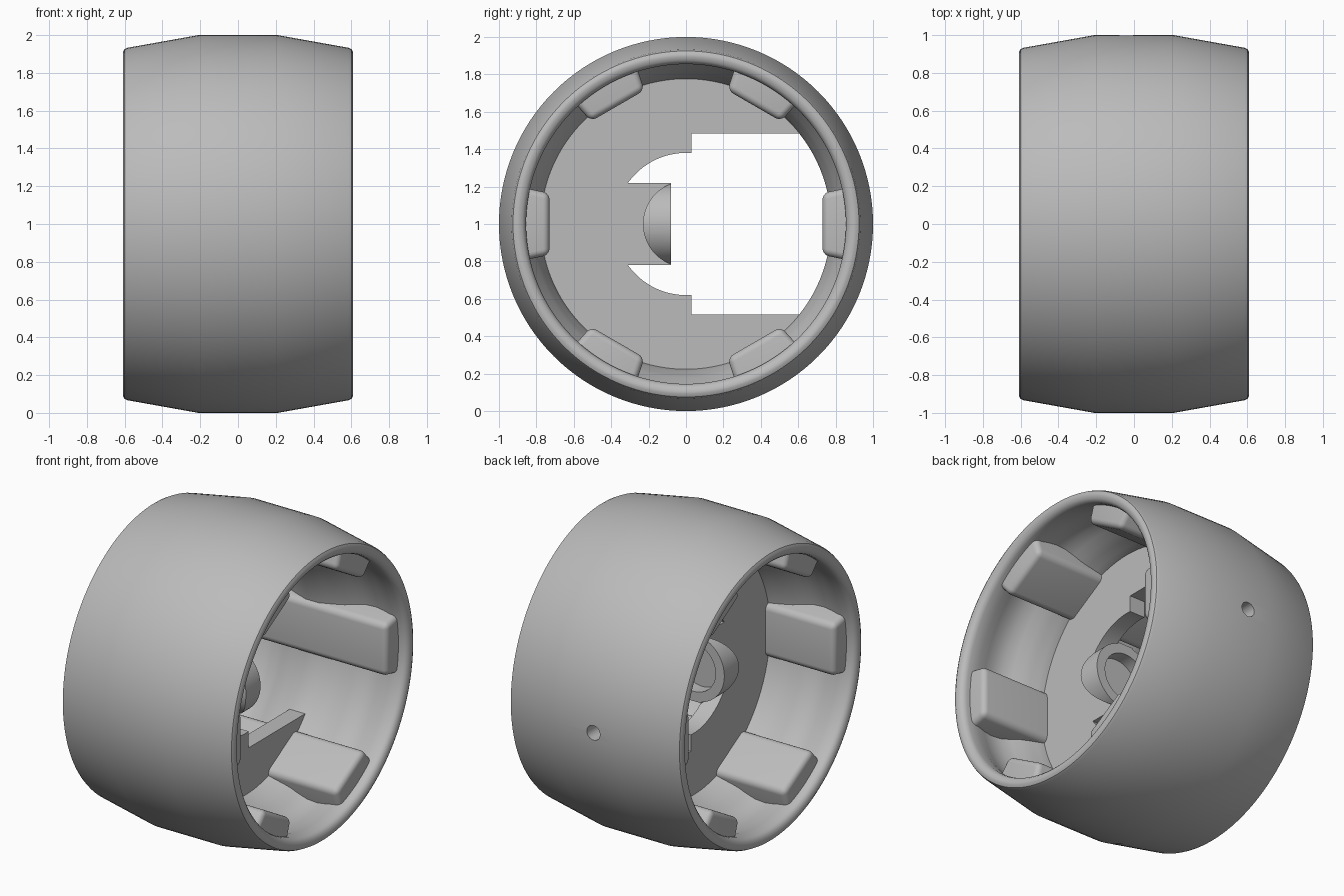
import bpy, bmesh
from math import pi, sin, cos, asin, radians
from mathutils import Matrix, Vector

cube = bpy.data.objects.get("Cube")
if cube:
    bpy.data.objects.remove(cube, do_unlink=True)

CENTRE = Matrix.Translation((0, 0, 1))
grey = bpy.data.materials.new("plain_grey")
grey.use_nodes = True
grey.diffuse_color = (0.5, 0.5, 0.5, 1)
grey.node_tree.nodes["Principled BSDF"].inputs["Base Color"].default_value = grey.diffuse_color


def make(name, bm):
    """Turn a bmesh built around the axle into an object standing on the floor."""
    bmesh.ops.recalc_face_normals(bm, faces=bm.faces)
    bm.transform(CENTRE)
    mesh = bpy.data.meshes.new(name)
    bm.to_mesh(mesh)
    bm.free()
    mesh.materials.append(grey)
    obj = bpy.data.objects.new(name, mesh)
    bpy.context.collection.objects.link(obj)
    return obj


def select(obj):
    bpy.ops.object.select_all(action='DESELECT')
    obj.select_set(True)
    bpy.context.view_layer.objects.active = obj


def smooth(obj):
    select(obj)
    bpy.ops.object.shade_smooth_by_angle(angle=radians(32))


def boolean(obj, tool, operation):
    """Apply a boolean and discard its tool."""
    mod = obj.modifiers.new("cut", 'BOOLEAN')
    mod.operation, mod.object, mod.solver = operation, tool, 'EXACT'
    select(obj)
    bpy.ops.object.modifier_apply(modifier=mod.name)
    bpy.data.objects.remove(tool, do_unlink=True)


def cylinder(name, axis, radius, start, end, x=0.0, sides=96):
    bm = bmesh.new()
    bmesh.ops.create_cone(bm, cap_ends=True, segments=sides, radius1=radius,
                          radius2=radius, depth=end - start)
    turn = Matrix.Rotation(pi / 2, 4, 'Y') if axis == 'X' else Matrix.Rotation(-pi / 2, 4, 'X')
    along = Vector((1, 0, 0)) if axis == 'X' else Vector((0, 1, 0))
    bm.transform(Matrix.Translation(along * (start + end) / 2 + Vector((x, 0, 0))) @ turn)
    return make(name, bm)


def prism(outline, x0, x1):
    """Extrude a (y, z) outline along the axle."""
    bm = bmesh.new()
    face = bm.faces.new([bm.verts.new((x0, y, z)) for y, z in outline])
    ext = bmesh.ops.extrude_face_region(bm, geom=[face])
    bmesh.ops.translate(bm, vec=(x1 - x0, 0, 0),
                        verts=[v for v in ext["geom"] if isinstance(v, bmesh.types.BMVert)])
    return bm


# Rim: crowned tread, rolled lips and recessed inner wall, spun round the axle
half = [(0.0, 1.0), (0.21, 1.0), (0.585, 0.933), (0.601, 0.925), (0.61, 0.908),
        (0.61, 0.895), (0.604, 0.875), (0.59, 0.861), (0.57, 0.855), (0.50, 0.856),
        (0.44, 0.872), (0.38, 0.882), (0.31, 0.876), (0.25, 0.85), (0.20, 0.822),
        (0.15, 0.805), (0.10, 0.79), (0.05, 0.775)]
profile = half + [(-x, r) for x, r in reversed(half[1:])]
bm = bmesh.new()
ring = [bm.verts.new((x, 0, r)) for x, r in profile]
edges = [bm.edges.new((a, b)) for a, b in zip(ring, ring[1:] + ring[:1])]
bmesh.ops.spin(bm, geom=ring + edges, cent=(0, 0, 0), axis=(1, 0, 0),
               angle=2 * pi, steps=128, use_duplicate=False)
bmesh.ops.remove_doubles(bm, verts=bm.verts, dist=0.0001)
rim = make("rim", bm)

# Small blind screw hole in the tread
boolean(rim, cylinder("hole_cutter", 'Y', 0.047, 0.86, 1.1, x=-0.04, sides=32), 'DIFFERENCE')
smooth(rim)

# Web: central disc with a keyhole window that leaves a tongue for the boss
web = cylinder("web", 'X', 0.8, -0.055, 0.055, sides=128)
tongue = 0.218
a0, a1 = pi / 2 - asin(0.03 / 0.38), pi - asin(tongue / 0.38)
arc = [(0.38 * cos(a0 + (a1 - a0) * i / 24), 0.38 * sin(a0 + (a1 - a0) * i / 24))
       for i in range(25)]
upper = [(0.79, 0.0), (0.79, 0.1), (0.6, 0.485), (0.03, 0.485)] + arc + [(-0.08, tongue)]
# The window edge follows the rim bore between its two far corners
reach = asin(0.485 / 0.79)
upper[:3] = [(0.79 * cos(reach * i / 12), 0.79 * sin(reach * i / 12)) for i in range(13)]
outline = upper + [(y, -z) for y, z in reversed(upper[1:])]
boolean(web, make("window_cutter", prism(outline, -0.2, 0.2)), 'DIFFERENCE')

# Boss: short crosswise barrel whose far end is rounded about the axle
boss = cylinder("boss", 'Y', 0.217, -0.4, -0.08)
boolean(boss, cylinder("boss_limit", 'X', 0.23, -0.4, 0.4), 'INTERSECT')
for part in (boss, web):
    boolean(part, cylinder("bore_cutter", 'Y', 0.155, -0.165, 0.1), 'DIFFERENCE')
    smooth(part)

# Six rounded ribs along the inner wall
for i in range(6):
    bm = prism([(0.73, -0.165), (0.895, -0.2), (0.895, 0.2), (0.73, 0.165)], -0.545, 0.545)
    soft = [e for e in bm.edges if any(v.co.y < 0.8 for v in e.verts)]
    bmesh.ops.bevel(bm, geom=soft, offset=0.035, segments=5, profile=0.5, affect='EDGES')
    bm.transform(Matrix.Rotation(i * pi / 3, 4, 'X'))
    smooth(make(f"rib_{i + 1}", bm))
